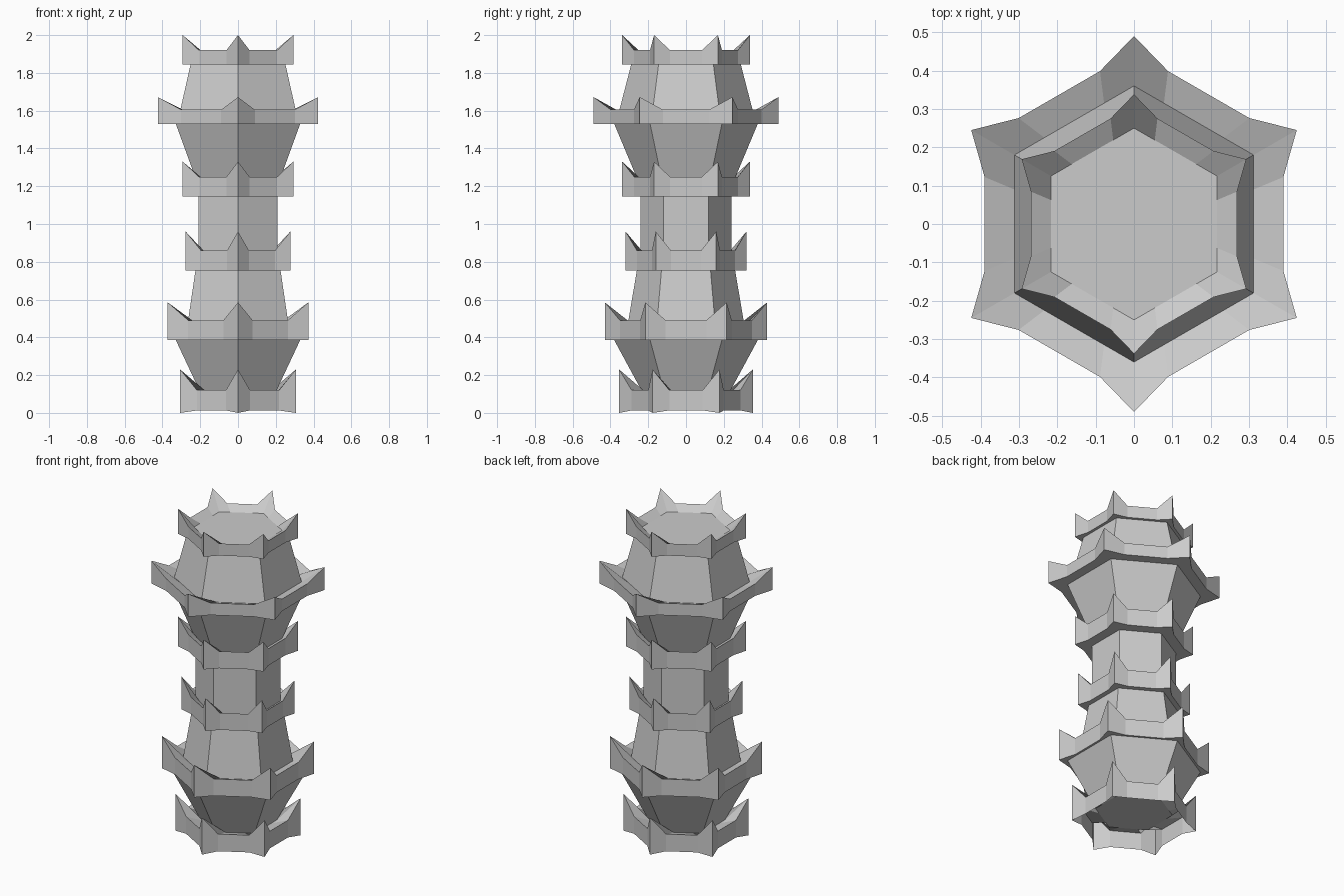
import bpy
from math import sin, cos, pi, sqrt

if "Cube" in bpy.data.objects:
    bpy.data.objects.remove(bpy.data.objects["Cube"])

APO = sqrt(3) / 2


def ring(radius, z_corner, z_mid, flat=APO):
    """18 points: six corners, each side with two intermediate points.
    'flat' is the side's distance from centre as a fraction of radius."""
    pts = []
    for k in range(6):
        a = pi / 6 + k * pi / 3
        pts.append((radius * cos(a), radius * sin(a), z_corner))
        n = a + pi / 6
        for t in (-0.25, 0.25):
            pts.append((radius * (flat * cos(n) - t * sin(n)),
                        radius * (flat * sin(n) + t * cos(n)), z_mid))
    return pts


def hexagon(radius, z):
    return ring(radius, z, z)[::3]


def loft(name, rings, caps=False):
    n = len(rings[0])
    verts = [p for r in rings for p in r]
    faces = []
    for j in range(len(rings) - 1):
        for i in range(n):
            k = (i + 1) % n
            faces.append((j * n + i, j * n + k, (j + 1) * n + k, (j + 1) * n + i))
    if caps:
        faces.append(tuple(reversed(range(n))))
        faces.append(tuple(range((len(rings) - 1) * n, len(rings) * n)))
    mesh = bpy.data.meshes.new(name)
    mesh.from_pydata(verts, [], faces)
    mesh.update()
    ob = bpy.data.objects.new(name, mesh)
    bpy.context.collection.objects.link(ob)
    return ob


# name, outer radius, core radius below, core radius above, bottom z, side z, tip z
collars = [
    ("base_collar", 0.354, None, 0.22, 0.00, 0.12, 0.23),
    ("lower_wide_eave", 0.43, 0.38, 0.31, 0.385, 0.49, 0.585),
    ("lower_waist_collar", 0.32, 0.26, 0.24, 0.755, 0.86, 0.96),
    ("upper_waist_collar", 0.338, 0.24, 0.25, 1.145, 1.25, 1.33),
    ("upper_wide_eave", 0.49, 0.38, 0.36, 1.53, 1.605, 1.672),
    ("crown", 0.338, 0.29, 0.25, 1.845, 1.92, 2.00),
]

# Flared collars with upswept corners
core = []
for name, r, r_low, r_up, zb, zm, zt in collars:
    z_in = zm - 0.03
    rings = []
    if r_low:
        rings.append(ring(r_low, zb, zb))          # underside
        core.append(hexagon(r_low, zb))
        lift = 0.0
    else:
        lift = 0.013                               # base edge arches slightly
    rings += [ring(r, zb, zb + lift, 0.795),       # outer wall
              ring(r, zt, zm, 0.795),
              ring(r_up, z_in, z_in)]              # sloping top
    core.append(hexagon(r_up, z_in))
    loft(name, rings)

# Six-sided tower body running through the collars
loft("tower_body", core, caps=True)
